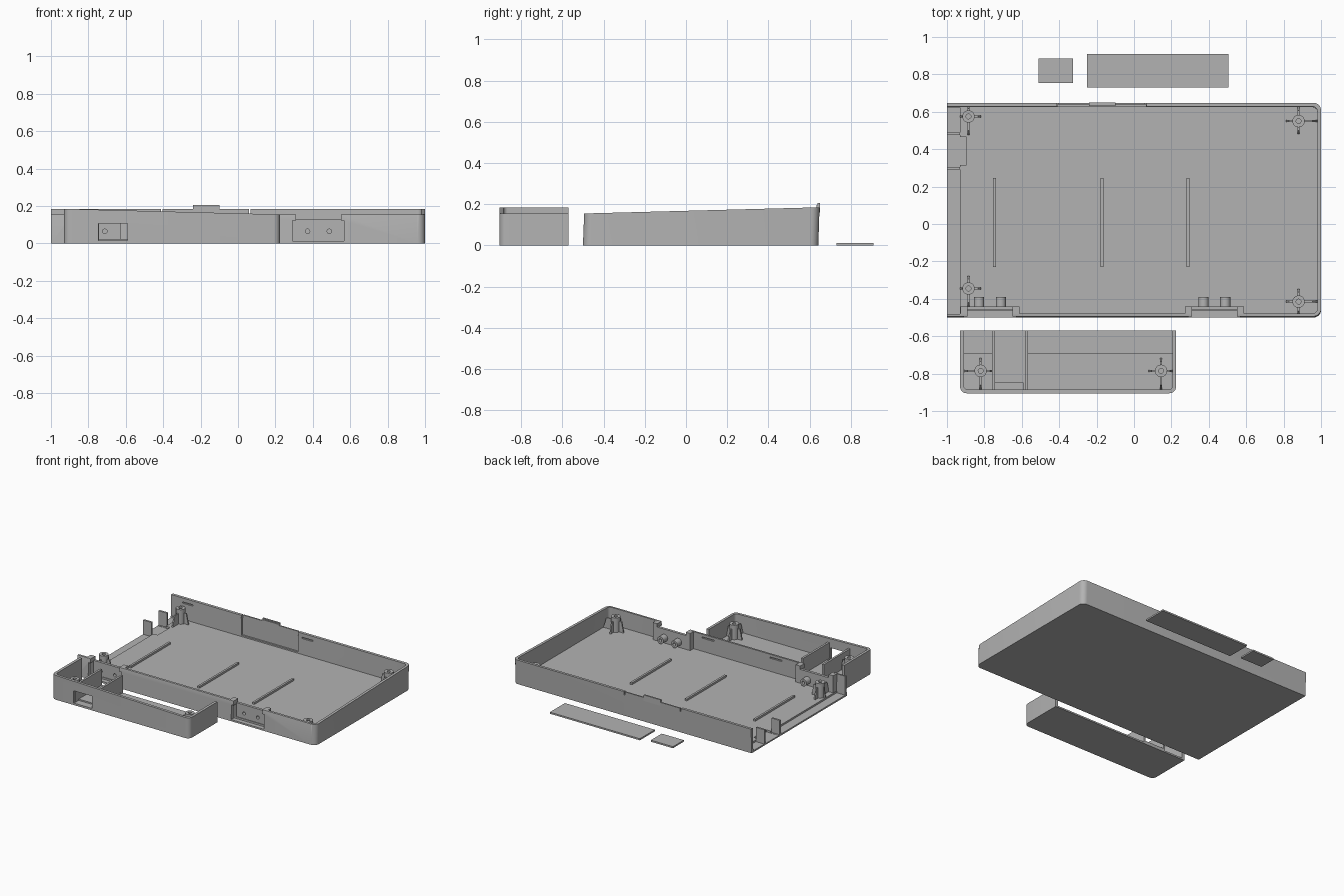
import bpy, bmesh, math
from mathutils import Vector

if "Cube" in bpy.data.objects:
    bpy.data.objects.remove(bpy.data.objects["Cube"])

grey = bpy.data.materials.new("plain grey")
grey.diffuse_color = (0.45, 0.45, 0.45, 1)
grey.use_nodes = True
grey.node_tree.nodes["Principled BSDF"].inputs["Base Color"].default_value = grey.diffuse_color


def make(name, bm):
    bmesh.ops.recalc_face_normals(bm, faces=bm.faces)
    mesh = bpy.data.meshes.new(name)
    bm.to_mesh(mesh)
    bm.free()
    mesh.materials.append(grey)
    ob = bpy.data.objects.new(name, mesh)
    bpy.context.collection.objects.link(ob)
    return ob


def prism(name, outline, z0, top, lean=0.0):
    """Upright prism; top(x, y) gives the height of the upper face."""
    bm = bmesh.new()
    low = [bm.verts.new((x, y, z0)) for x, y in outline]
    high = [bm.verts.new((x, y + lean, top(x, y))) for x, y in outline]
    n = len(outline)
    bm.faces.new(low)
    bm.faces.new(high)
    for i in range(n):
        j = (i + 1) % n
        bm.faces.new((low[i], low[j], high[j], high[i]))
    return make(name, bm)


def box(name, x0, x1, y0, y1, z0, z1):
    return prism(name, [(x0, y0), (x1, y0), (x1, y1), (x0, y1)], z0, lambda x, y: z1)


def rounded(x0, x1, y0, y1, round_corners, r):
    """Rectangle outline, counter-clockwise from front left, with chosen round corners."""
    pts = []
    corners = [(x0, y0, 1, 1), (x1, y0, -1, 1), (x1, y1, -1, -1), (x0, y1, 1, -1)]
    for i, (x, y, sx, sy) in enumerate(corners):
        if i not in round_corners:
            pts.append((x, y))
            continue
        for k in range(7):
            a = math.radians(180 + 90 * i + 15 * k)
            pts.append((x + sx * r + r * math.cos(a), y + sy * r + r * math.sin(a)))
    return pts


def cylinder(name, centre, r, depth, axis="Z", segs=24):
    bm = bmesh.new()
    bmesh.ops.create_cone(bm, cap_ends=True, segments=segs, radius1=r, radius2=r, depth=depth)
    ob = make(name, bm)
    if axis == "Y":
        ob.rotation_euler.x = math.pi / 2
    ob.location = centre
    return ob


def cut(ob, *cutters):
    for c in cutters:
        m = ob.modifiers.new("cut", 'BOOLEAN')
        m.operation, m.solver, m.object = 'DIFFERENCE', 'EXACT', c
        bpy.context.view_layer.objects.active = ob
        bpy.ops.object.modifier_apply(modifier=m.name)
        bpy.data.objects.remove(c)


def standoff(name, x, y, floor, height, reach):
    """Screw post with four tapering ribs; reach gives the rib lengths +x, +y, -x, -y."""
    post = cylinder(name, (x, y, (floor + height) / 2), 0.033, height - floor)
    cut(post, cylinder("bore", (x, y, height), 0.013, 0.16))
    for i, length in enumerate(reach):
        d = Vector((round(math.cos(i * math.pi / 2)), round(math.sin(i * math.pi / 2)), 0))
        side = Vector((-d.y, d.x, 0)) * 0.005
        prof = [(0.028, floor), (length, floor), (length * 0.75, height - 0.03), (0.028, height - 0.03)]
        bm = bmesh.new()
        a, b = [[bm.verts.new(Vector((x, y, z)) + d * u + s * side) for u, z in prof] for s in (-1, 1)]
        bm.faces.new(a)
        bm.faces.new(b)
        for k in range(4):
            j = (k + 1) % 4
            bm.faces.new((a[k], a[j], b[j], b[k]))
        make(name + "_rib", bm)


FLOOR = 0.025

# Tray shell: open at the left, rim rising to the back
tray = prism("tray", rounded(-1, 1, -0.5, 0.642, (1, 2), 0.04), 0,
             lambda x, y: 0.155 + 0.03 * (y + 0.5) / 1.142, 0.006)
bev = tray.modifiers.new("round_front_rim", 'BEVEL')
bev.width, bev.segments, bev.limit_method = 0.012, 3, 'WEIGHT'
weights = tray.data.attributes.new("bevel_weight_edge", 'FLOAT', 'EDGE')
for e in tray.data.edges:
    a, b = (tray.data.vertices[v].co for v in e.vertices)
    if min(a.z, b.z) > 0.1 and max(a.y, b.y) < -0.49 and abs(a.x - b.x) > 0.5:
        weights.data[e.index].value = 1
bpy.context.view_layer.objects.active = tray
bpy.ops.object.modifier_apply(modifier=bev.name)
cut(tray,
    prism("inside", rounded(-1.1, 0.98, -0.48, 0.625, (1, 2), 0.025), FLOOR, lambda x, y: 0.4, 0.006),
    box("joint_step", -1.1, -0.93, -0.48, 0.622, 0.012, 0.3),
    # Thin springy panel with side slits in the back wall
    box("panel_recess", -0.41, 0.065, 0.6, 0.638, 0.035, 0.3),
    box("slit", -0.412, -0.404, 0.6, 0.7, 0.16, 0.3),
    box("slit", 0.06, 0.068, 0.6, 0.7, 0.16, 0.3))

# Snap grooves on the inner walls
for x in (-0.86, 0.145):
    cut(tray, box("groove", x - 0.045, x + 0.045, 0.6, 0.638, 0.145, 0.155))
for x in (-0.42, 0.15):
    cut(tray, box("groove", x - 0.05, x + 0.05, -0.488, -0.46, 0.125, 0.135))

# Latch tab on the back panel
box("latch_tab", -0.24, -0.1, 0.638, 0.65, 0.16, 0.205)
box("latch_lip", -0.24, -0.1, 0.632, 0.65, 0.185, 0.197)

# Recessed button pockets in the front wall
for x in (-0.77, 0.43):
    cut(tray, box("opening", x - 0.12, x + 0.12, -0.6, -0.465, 0.012, 0.3),
        box("opening", x - 0.138, x + 0.138, -0.6, -0.465, 0.012, 0.122))
    pocket = box("button_pocket", x - 0.157, x + 0.157, -0.485, -0.44, 0.005, 0.155)
    cut(pocket, box("recess", x - 0.12, x + 0.12, -0.6, -0.46, 0.012, 0.3),
        box("recess", x - 0.138, x + 0.138, -0.6, -0.465, 0.012, 0.122),
        box("notch", x - 0.12, x + 0.12, -0.6, -0.3, 0.13, 0.3))
    for dx in (-0.058, 0.058):
        cut(pocket, cylinder("hole", (x + dx, -0.45, 0.065), 0.012, 0.1, "Y", 16))
        sleeve = cylinder("button_sleeve", (x + dx, -0.415, 0.065), 0.027, 0.052, "Y")
        cut(sleeve, cylinder("hole", (x + dx, -0.415, 0.065), 0.012, 0.1, "Y", 16))

# Tray screw posts
standoff("tray_post", 0.88, 0.55, FLOOR, 0.135, (0.1, 0.075, 0.068, 0.068))
standoff("tray_post", 0.88, -0.415, FLOOR, 0.135, (0.1, 0.068, 0.068, 0.068))
standoff("tray_post", -0.885, 0.575, FLOOR, 0.135, (0.068, 0.055, 0.045, 0.1))
standoff("tray_post", -0.885, -0.345, FLOOR, 0.135, (0.068, 0.068, 0.045, 0.1))

# Floor ribs
for x in (-0.745, -0.17, 0.29):
    box("floor_rib", x - 0.008, x + 0.008, -0.23, 0.245, FLOOR - 0.005, 0.04)

# Port guides at the open end
for y in (0.483, 0.298):
    box("port_guide", -1, -0.93, y - 0.007, y + 0.007, 0.008, 0.12)
cut(tray, box("port_seat", -1.1, -0.895, 0.315, 0.465, 0.010, 0.1))


# End cap: open at the rear, rim falling to the right
cap = prism("end_cap", rounded(-0.93, 0.225, -0.905, -0.57, (0, 1), 0.035), 0,
            lambda x, y: 0.185 - 0.03 * (x + 0.93) / 1.155)
cut(cap,
    prism("inside", rounded(-0.91, 0.205, -0.885, -0.5, (0, 1), 0.02), FLOOR, lambda x, y: 0.4),
    box("floor_step", -0.91, -0.757, -0.69, -0.5, 0.012, 0.1),
    box("floor_step", -0.566, 0.205, -0.69, -0.5, 0.012, 0.1),
    box("port_window", -0.745, -0.59, -1, -0.85, 0.015, 0.108))

# Walls beside the port window
for x in (-0.75, -0.575):
    box("port_wall", x - 0.008, x + 0.008, -0.89, -0.57, 0.008, 0.145)

# End cap screw posts
standoff("cap_post", -0.82, -0.785, FLOOR, 0.135, (0.068, 0.068, 0.092, 0.1))
standoff("cap_post", 0.145, -0.785, FLOOR, 0.135, (0.062, 0.068, 0.068, 0.1))

# Loose cover plates
box("small_plate", -0.51, -0.325, 0.755, 0.885, 0, 0.012)
box("large_plate", -0.25, 0.505, 0.73, 0.91, 0, 0.012)

bpy.ops.object.select_all(action='SELECT')
bpy.context.view_layer.objects.active = tray
bpy.ops.object.shade_smooth_by_angle(angle=math.radians(30))
